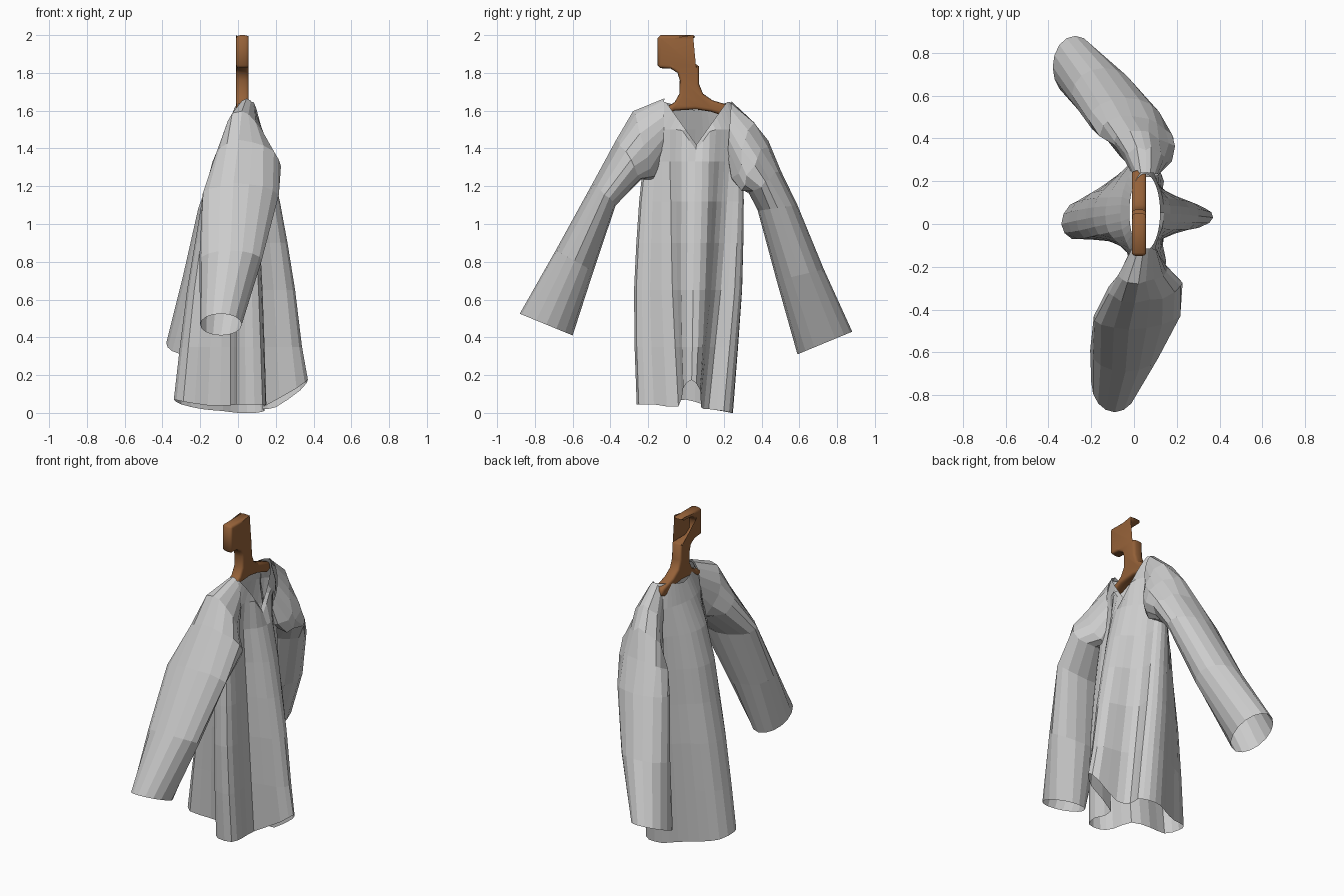
import bpy, random
from math import sin, cos, pi
from mathutils import Vector

if "Cube" in bpy.data.objects:
    bpy.data.objects.remove(bpy.data.objects["Cube"])

random.seed(3)


def make_object(name, verts, faces):
    me = bpy.data.meshes.new(name)
    me.from_pydata([tuple(v) for v in verts], [], faces)
    me.update()
    ob = bpy.data.objects.new(name, me)
    bpy.context.collection.objects.link(ob)
    return ob


def loft(name, rings, caps=False):
    """Tube through equal-sized closed rings."""
    n = len(rings[0])
    faces = [(r * n + i, r * n + (i + 1) % n, (r + 1) * n + (i + 1) % n, (r + 1) * n + i)
             for r in range(len(rings) - 1) for i in range(n)]
    if caps:
        faces += [tuple(range(n))[::-1], tuple(range((len(rings) - 1) * n, len(rings) * n))]
    return make_object(name, [v for r in rings for v in r], faces)


def refine(pts):
    """Double a closed outline with smooth in-between points."""
    out, n = [], len(pts)
    for i in range(n):
        p = [Vector(pts[(i + k) % n]) for k in (-1, 0, 1, 2)]
        out += [p[1], (p[1] + p[2]) * .5625 - (p[0] + p[3]) * .0625]
    return out


# Robe body: folded hem outline easing into a thin oval chest and a V neck
hem = refine([(.37, .03, .175), (.33, .075, .12), (.2, .08, .03), (.13, .12, .02), (.14, .2, .01),
              (.09, .245, 0), (0, .24, 0), (-.08, .19, .01), (-.19, .135, .02), (-.3, .09, .045),
              (-.34, 0, .07), (-.29, -.07, .06), (-.16, -.045, .04), (-.04, -.07, .04),
              (-.01, -.2, .045), (.04, -.255, .045), (.13, -.25, .045), (.15, -.17, .045),
              (.14, -.04, .035), (.31, -.015, .13)])
N = len(hem)


def neck_height(i, y):
    if cos(2 * pi * i / N) > .05:                      # V on the open side
        return min(1.645, 1.42 + 1.4 * abs(y - .055))
    return 1.6 + .045 * min(1, abs(y - .055) / .17)    # back collar


# z, fold weight, oval centre x, y, half widths x, y
levels = [(0, 1, 0, 0, .1, .1), (.35, .88, .02, .06, .09, .42), (.65, .74, .02, .06, .09, .38),
          (.9, .6, .02, .06, .08, .33), (1.12, .47, .015, .06, .075, .3),
          (1.33, .28, .02, .055, .075, .27), (1.5, .08, .04, .055, .08, .245),
          (1.65, 0, .05, .055, .072, .18)]
body = []
for z, w, cx, cy, rx, ry in levels:
    ring = []
    for i, (hx, hy, hz) in enumerate(hem):
        a = 2 * pi * i / N
        x = w * hx + (1 - w) * (cx + rx * cos(a))
        y = w * hy + (1 - w) * (cy + ry * sin(a))
        if z == 0:
            h = max(0, hz)
        elif z == 1.65:
            h = neck_height(i, y)
        else:
            h = min(z, neck_height(i, y) - .03)
        ring.append((x, y, h))
    body.append(ring)
loft("robe_body", body)


# Sleeves: each ring is outer point (y, z), inner point (y, z), x centre, x half width, x lean
def sleeve(name, spec, crumple):
    rings = []
    for k, (ty, tz, by, bz, xc, hx, lean) in enumerate(spec):
        c = Vector((xc, (ty + by) / 2, (tz + bz) / 2))
        b = Vector((-lean, (ty - by) / 2, (tz - bz) / 2))
        ring = []
        for i in range(16):
            a = 2 * pi * i / 16
            p = c + Vector((hx * cos(a), 0, 0)) + b * sin(a)
            if 0 < k < 4:
                p += Vector([random.uniform(-crumple, crumple) for _ in range(3)])
            ring.append(p)
        rings.append(ring)
    loft(name, rings)


sleeve("sleeve_left",
       [(-.115, 1.665, -.12, 1.36, .045, .06, 0), (-.28, 1.595, -.17, 1.24, .045, .11, .03),
        (-.365, 1.44, -.23, 1.235, .05, .165, .05), (-.49, 1.21, -.37, 1.1, .01, .2, .03),
        (-.69, .86, -.49, .75, -.04, .165, 0), (-.88, .525, -.6, .41, -.09, .11, 0)], .008)
sleeve("sleeve_right",
       [(.24, 1.65, .22, 1.36, .055, .06, 0), (.355, 1.55, .25, 1.22, .065, .1, .02),
        (.43, 1.43, .28, 1.18, .05, .135, .03), (.51, 1.28, .33, 1.16, .015, .165, .02),
        (.59, 1.1, .38, 1.07, -.04, .17, 0), (.73, .76, .48, .7, -.14, .15, 0),
        (.88, .43, .59, .31, -.275, .105, 0)], .014)

# Hanger: outline in the yz plane, lofted through its thickness with rounded rims
outline = [(-.15, 1.6), (-.1, 1.62), (-.06, 1.645), (-.035, 1.69), (-.033, 1.76), (-.045, 1.8),
           (-.08, 1.822), (-.135, 1.825), (-.15, 1.84), (-.15, 1.985), (-.135, 2), (.04, 2),
           (.05, 1.99), (.02, 1.975), (-.05, 1.968), (-.09, 1.95), (-.105, 1.92), (-.105, 1.87),
           (-.07, 1.847), (.055, 1.845), (.068, 1.835), (.07, 1.74), (.09, 1.69), (.14, 1.655),
           (.24, 1.625), (.25, 1.61), (.25, 1.58), (.22, 1.565), (.13, 1.595), (.05, 1.607),
           (-.06, 1.6), (-.12, 1.57), (-.15, 1.56)]


def inset(pts, d):
    out, n = [], len(pts)
    for i, p in enumerate(pts):
        t = Vector(pts[(i + 1) % n]) - Vector(pts[i - 1])
        t.normalize()
        out.append((p[0] + t.y * d, p[1] - t.x * d))
    return out


rings = []
for k in range(9):
    a = pi * k / 8
    x = .0235 - .033 * (abs(cos(a)) ** .7) * (1 if cos(a) > 0 else -1)
    rings.append([(x, y, z) for y, z in inset(outline, .018 * (1 - sin(a) ** .7))])
hanger = loft("hanger", rings, caps=True)
mat = bpy.data.materials.new("wood_brown")
mat.diffuse_color = (.3, .12, .04, 1)
mat.use_nodes = True
mat.node_tree.nodes["Principled BSDF"].inputs["Base Color"].default_value = mat.diffuse_color
hanger.data.materials.append(mat)
bpy.context.view_layer.objects.active = hanger
hanger.select_set(True)
bpy.ops.object.shade_smooth_by_angle(angle=1.0)
